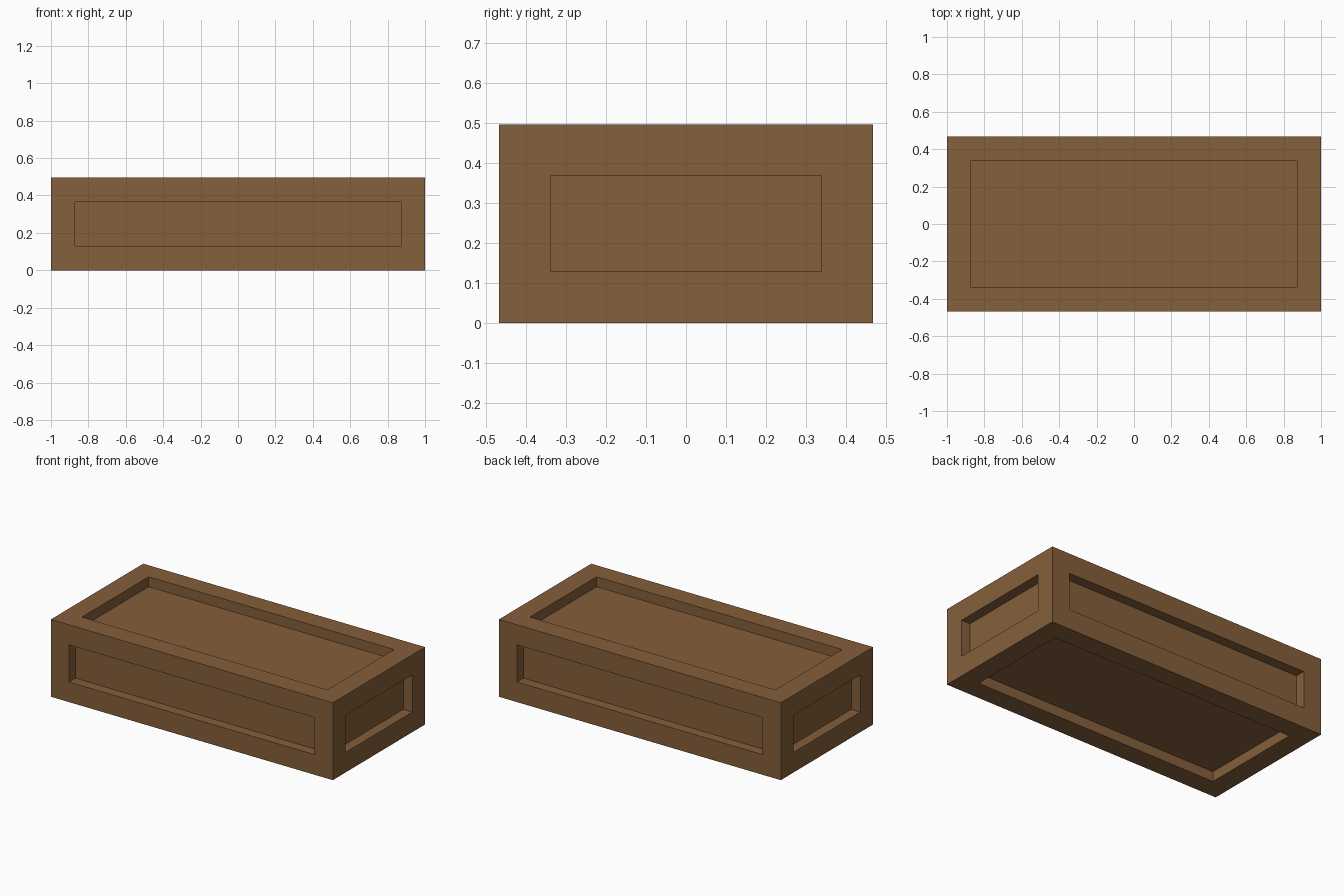
import bpy, bmesh
from mathutils import Vector

if "Cube" in bpy.data.objects:
    bpy.data.objects.remove(bpy.data.objects["Cube"])

SIZE = Vector((2.0, 0.935, 0.496))
BORDER = 0.129   # width of the frame around every panel
DEPTH = 0.064    # how far each panel is sunk

wood = bpy.data.materials.new("brown_wood")
wood.diffuse_color = (0.235, 0.115, 0.043, 1)
wood.use_nodes = True
wood.node_tree.nodes["Principled BSDF"].inputs["Base Color"].default_value = wood.diffuse_color

# Block standing on the ground
bm = bmesh.new()
bmesh.ops.create_cube(bm, size=1)
bmesh.ops.scale(bm, vec=SIZE, verts=bm.verts)
bmesh.ops.translate(bm, vec=(0, 0, SIZE.z / 2), verts=bm.verts)

# Frame border on all six sides, then straight-walled sunken panels
panels = bm.faces[:]
bmesh.ops.inset_individual(bm, faces=panels, thickness=BORDER, use_even_offset=True)
for panel in panels:
    normal = panel.normal.copy()
    sunk = bmesh.ops.extrude_discrete_faces(bm, faces=[panel])["faces"][0]
    bmesh.ops.translate(bm, vec=-normal * DEPTH, verts=sunk.verts)
bm.normal_update()

mesh = bpy.data.meshes.new("panelled_block")
bm.to_mesh(mesh)
bm.free()
mesh.materials.append(wood)
block = bpy.data.objects.new("panelled_block", mesh)
bpy.context.collection.objects.link(block)
